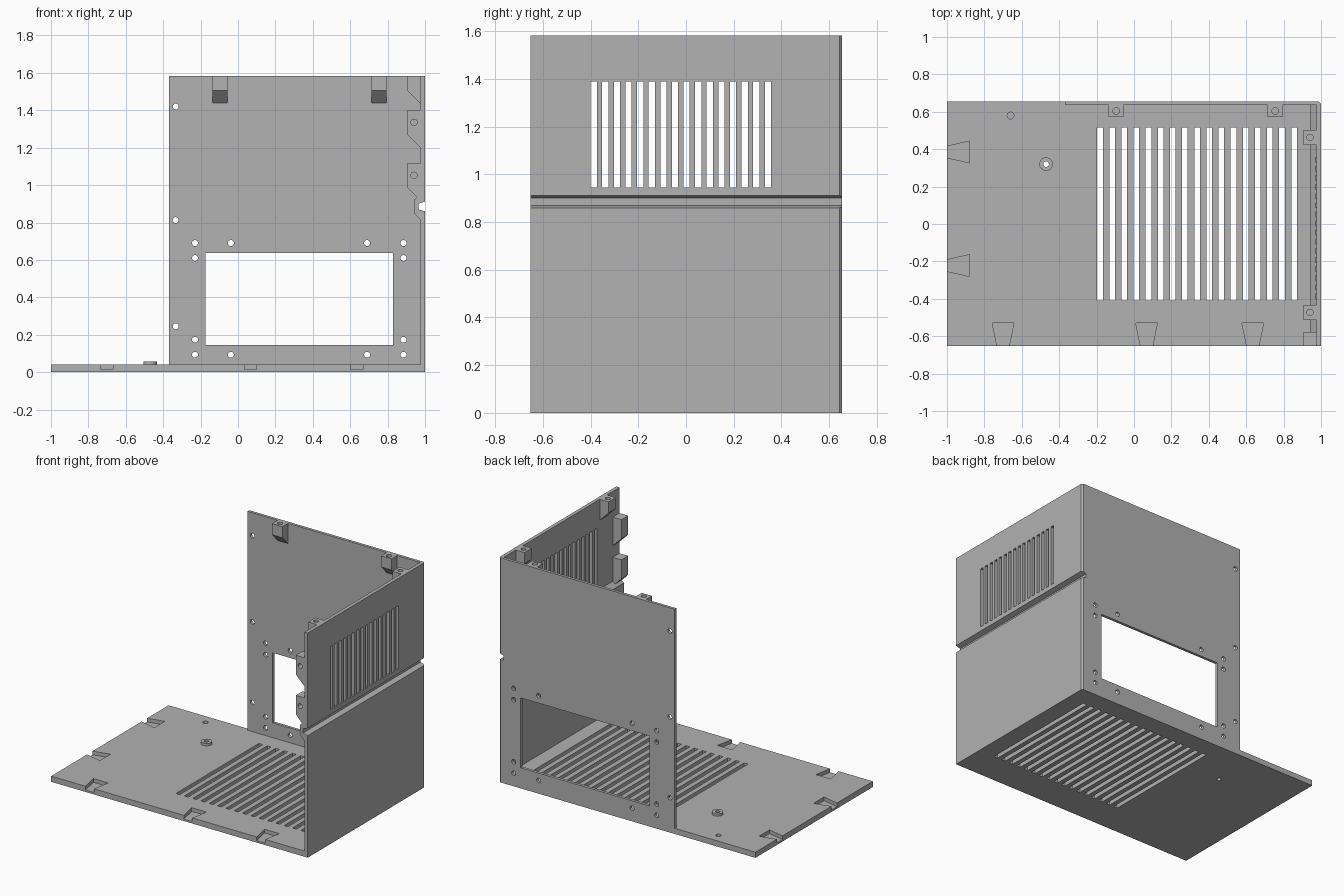
import bpy, bmesh, math
from mathutils import Vector

if "Cube" in bpy.data.objects:
    bpy.data.objects.remove(bpy.data.objects["Cube"])

grey = bpy.data.materials.new("light_grey")
grey.diffuse_color = (0.445, 0.445, 0.445, 1)
grey.use_nodes = True
grey.node_tree.nodes["Principled BSDF"].inputs["Base Color"].default_value = grey.diffuse_color


def add_prism(bm, pts, axis, a, b):
    """Extrude a 2D outline along an axis: x takes (y,z), y takes (x,z), z takes (x,y)."""
    def place(p, t):
        return {"x": (t, *p), "y": (p[0], t, p[1]), "z": (*p, t)}[axis]
    lo = [bm.verts.new(place(p, a)) for p in pts]
    hi = [bm.verts.new(place(p, b)) for p in pts]
    n = len(pts)
    faces = [bm.faces.new(lo), bm.faces.new(hi)]
    for i in range(n):
        j = (i + 1) % n
        faces.append(bm.faces.new((lo[i], lo[j], hi[j], hi[i])))
    bmesh.ops.recalc_face_normals(bm, faces=faces)


def rect(u0, u1, v0, v1):
    return [(u0, v0), (u1, v0), (u1, v1), (u0, v1)]


def circle(u, v, r, n=24):
    return [(u + r * math.cos(math.tau * i / n), v + r * math.sin(math.tau * i / n))
            for i in range(n)]


def make(name, prisms):
    bm = bmesh.new()
    for p in prisms:
        add_prism(bm, *p)
    me = bpy.data.meshes.new(name)
    bm.to_mesh(me)
    bm.free()
    me.materials.append(grey)
    ob = bpy.data.objects.new(name, me)
    bpy.context.collection.objects.link(ob)
    return ob


def boolean(ob, prisms, operation):
    """Apply a boolean with a temporary tool body."""
    tool = make("tool", prisms)
    mod = ob.modifiers.new("cut", "BOOLEAN")
    mod.operation, mod.object, mod.solver = operation, tool, "EXACT"
    bpy.context.view_layer.update()
    dg = bpy.context.evaluated_depsgraph_get()
    me = bpy.data.meshes.new_from_object(ob.evaluated_get(dg))
    ob.modifiers.clear()
    ob.data = me
    bpy.data.objects.remove(tool)


FRONT, BACK, TOP = -0.652, 0.655, 1.583
INNER_BACK, INNER_SIDE, FLOOR = 0.635, 0.975, 0.04

# Floor and right wall share one folded profile with a groove in the wall
groove = [(1, 0.86), (0.965, 0.87), (0.965, 0.9), (1, 0.912)]
profile = [(-1, 0), (1, 0)] + groove + [
    (1, TOP), (INNER_SIDE, TOP), (INNER_SIDE, 0.95), (0.94, 0.92), (0.94, 0.85),
    (INNER_SIDE, 0.815), (INNER_SIDE, FLOOR), (-1, FLOOR)]
shell = make("case_shell", [(profile, "y", FRONT, BACK)])

# Back wall and floor standoff
back = [(-0.37, 0), (1, 0)] + groove + [(1, TOP), (-0.37, TOP)]
boolean(shell, [(back, "y", INNER_BACK, BACK)], "UNION")
boolean(shell, [(circle(-0.47, 0.32, 0.036), "z", 0.02, 0.057)], "UNION")

cuts = []
# Vent slots in the floor and the right wall
for i in range(17):
    x = -0.182 + i * 0.0649
    cuts.append((rect(x - 0.015, x + 0.015, -0.41, 0.515), "z", -0.1, 0.1))
for i in range(16):
    y = -0.387 + i * 0.0487
    cuts.append((rect(y - 0.013, y + 0.013, 0.945, 1.39), "x", 0.95, 1.1))

# Window and screw holes in the back wall
cuts.append((rect(-0.175, 0.83, 0.145, 0.638), "y", 0.6, 0.7))
holes = [(-0.333, z) for z in (0.245, 0.813, 1.42)]
holes += [(x, z) for x in (-0.23, -0.038, 0.69, 0.885) for z in (0.093, 0.69)]
holes += [(x, z) for x in (-0.23, 0.885) for z in (0.173, 0.61)]
cuts += [(circle(x, z, 0.016), "y", 0.6, 0.7) for x, z in holes]

# Standoff through hole and a blind locating hole
cuts.append((circle(-0.47, 0.32, 0.015), "z", -0.1, 0.1))
cuts.append((circle(-0.66, 0.58, 0.018), "z", 0.012, 0.1))

# Dovetail pockets along the front and left floor edges
for x in (-0.7, 0.067, 0.635):
    tail = [(x - 0.029, -0.67), (x + 0.029, -0.67), (x + 0.058, -0.528), (x - 0.058, -0.528)]
    cuts.append((tail, "z", 0.014, 0.1))
for y in (-0.222, 0.385):
    tail = [(-1.02, y - 0.026), (-0.88, y - 0.058), (-0.88, y + 0.058), (-1.02, y + 0.026)]
    cuts.append((tail, "z", 0.014, 0.1))

# Chamfer on the rear right corner
cuts.append(([(1.02, BACK - 0.032), (1.02, BACK + 0.02), (0.968, BACK + 0.02)], "z", -0.1, 1.7))
boolean(shell, cuts, "DIFFERENCE")


def bracket_profile(wall, face, top, knee, foot):
    """Block hanging from a wall with a sloped underside."""
    root = wall + 0.008 * (1 if wall > face else -1)
    return [(root, top), (face, top), (face, knee), (wall, foot), (root, foot)]


# Screw brackets at the top of the back wall
for i, x in enumerate((-0.095, 0.755)):
    ob = make(f"back_bracket_{i + 1}", [
        (bracket_profile(INNER_BACK, 0.572, TOP, 1.505, 1.44), "x", x - 0.04, x + 0.04)])
    boolean(ob, [(circle(x, 0.604, 0.018), "z", 1.53, 1.7)], "DIFFERENCE")

# Screw brackets at the top of the right wall
for i, y in enumerate((-0.473, 0.463)):
    ob = make(f"side_bracket_{i + 1}", [
        (bracket_profile(INNER_SIDE, 0.907, TOP, 1.505, 1.435), "y", y - 0.04, y + 0.04)])
    boolean(ob, [(circle(0.941, y, 0.017), "z", 1.53, 1.7)], "DIFFERENCE")

# Screw brackets on the front edge of the right wall
for i, z in enumerate((1.052, 1.335)):
    ob = make(f"front_bracket_{i + 1}", [
        (bracket_profile(INNER_SIDE, 0.907, z + 0.067, z - 0.067, z - 0.135),
         "y", FRONT, FRONT + 0.075)])
    boolean(ob, [(circle(0.941, z, 0.017), "y", FRONT - 0.1, FRONT + 0.05)], "DIFFERENCE")

# Flat faces, smooth only around the round holes
for ob in bpy.context.collection.objects:
    ob.select_set(True)
    bpy.context.view_layer.objects.active = ob
bpy.ops.object.shade_smooth_by_angle(angle=math.radians(30))
